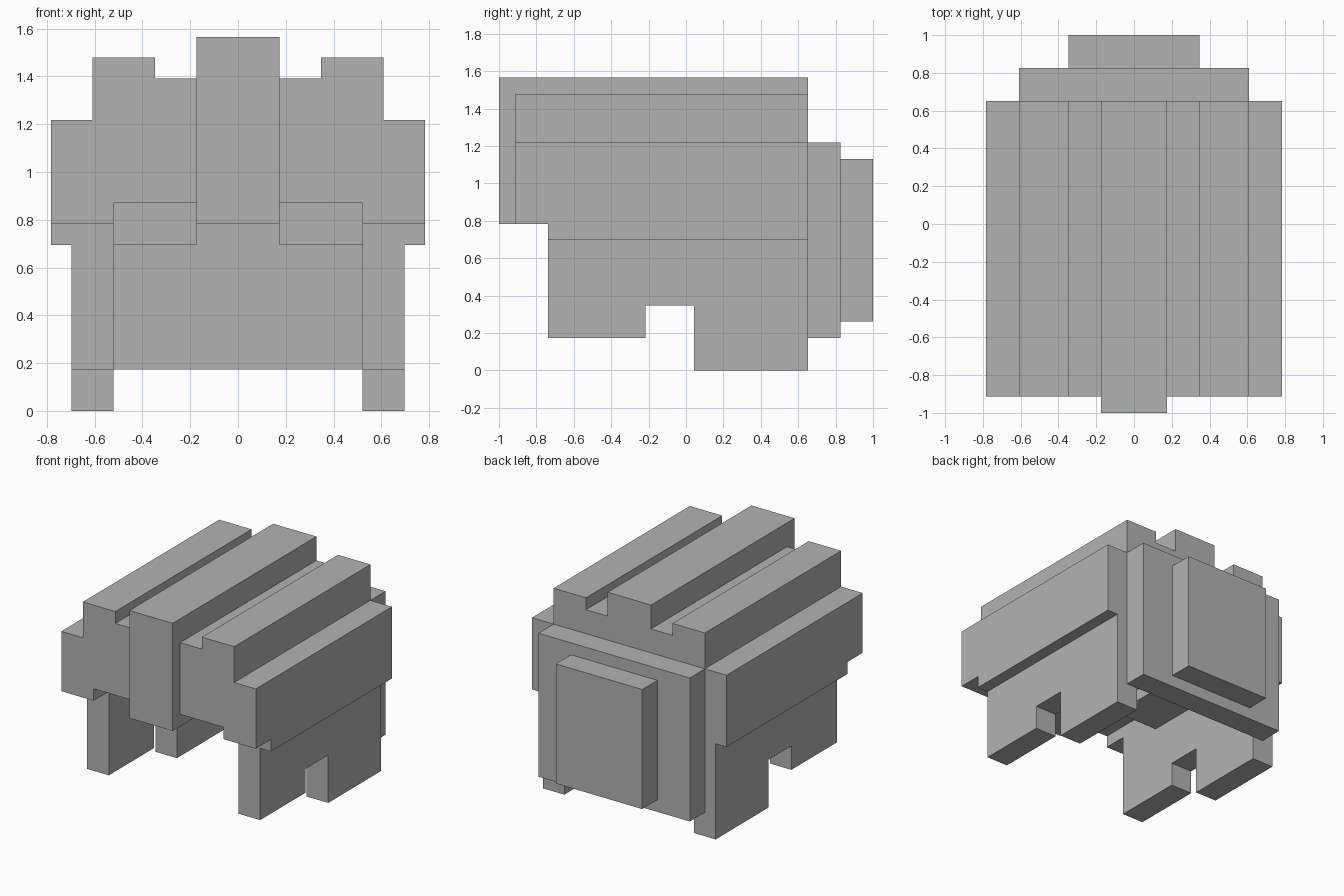
import bpy

cube = bpy.data.objects.get("Cube")
if cube:
    bpy.data.objects.remove(cube, do_unlink=True)

U = 2 / 23  # one block unit

grey = bpy.data.materials.new("plain grey")
grey.use_nodes = True
COLOUR = (0.45, 0.45, 0.45, 1)
grey.diffuse_color = COLOUR
grey.node_tree.nodes["Principled BSDF"].inputs["Base Color"].default_value = COLOUR


def prism(name, profile, axis, lo, hi):
    """Extrude a 2D profile along x or y; the profile holds the other two axes."""
    def place(p, d):
        v = (d, p[0], p[1]) if axis == "x" else (p[0], d, p[1])
        return [c * U for c in v]
    n = len(profile)
    verts = [place(p, d) for d in (lo, hi) for p in profile]
    faces = [list(range(n))[::-1], list(range(n, 2 * n))]
    faces += [[i, (i + 1) % n, n + (i + 1) % n, n + i] for i in range(n)]
    # profiles run anticlockwise; on the y axis this turns the faces inside out
    if axis == "y":
        faces = [f[::-1] for f in faces]
    mesh = bpy.data.meshes.new(name)
    mesh.from_pydata(verts, [], faces)
    mesh.materials.append(grey)
    obj = bpy.data.objects.new(name, mesh)
    bpy.context.collection.objects.link(obj)
    return obj


def box(name, x, y, z):
    rect = [(x[0], z[0]), (x[1], z[0]), (x[1], z[1]), (x[0], z[1])]
    return prism(name, rect, "y", *y)


def mirror(obj):
    obj.modifiers.new("Mirror", "MIRROR")
    return obj


# Stepped shell with its ridges, one section along the whole length
half = [(2, 9), (2, 10), (6, 10), (6, 9), (9, 9), (9, 14), (7, 14), (7, 17),
        (4, 17), (4, 16), (2, 16), (2, 18)]
prism("shell", half + [(-x, z) for x, z in reversed(half)], "y", -10.5, 7.5)

# Front end of the middle ridge
box("ridge_front", (-2, 2), (-11.5, -10.5), (9, 18))

# Side skirts and blocks under the shell
mirror(box("side_skirt", (6, 9), (-8.5, 7.5), (8, 9)))
mirror(box("inner_block", (2, 6), (-4.5, 7.5), (8, 10)))

# Side walls ending in a short front leg and a long rear leg
legs = [(-8.5, 2), (-2.5, 2), (-2.5, 4), (0.5, 4), (0.5, 0), (7.5, 0),
        (7.5, 8), (-8.5, 8)]
mirror(prism("side_legs", legs, "x", 6, 8))

# Back plate and the pack on it
box("back_plate", (-7, 7), (7.5, 9.5), (2, 14))
box("back_pack", (-4, 4), (9.5, 11.5), (3, 13))
